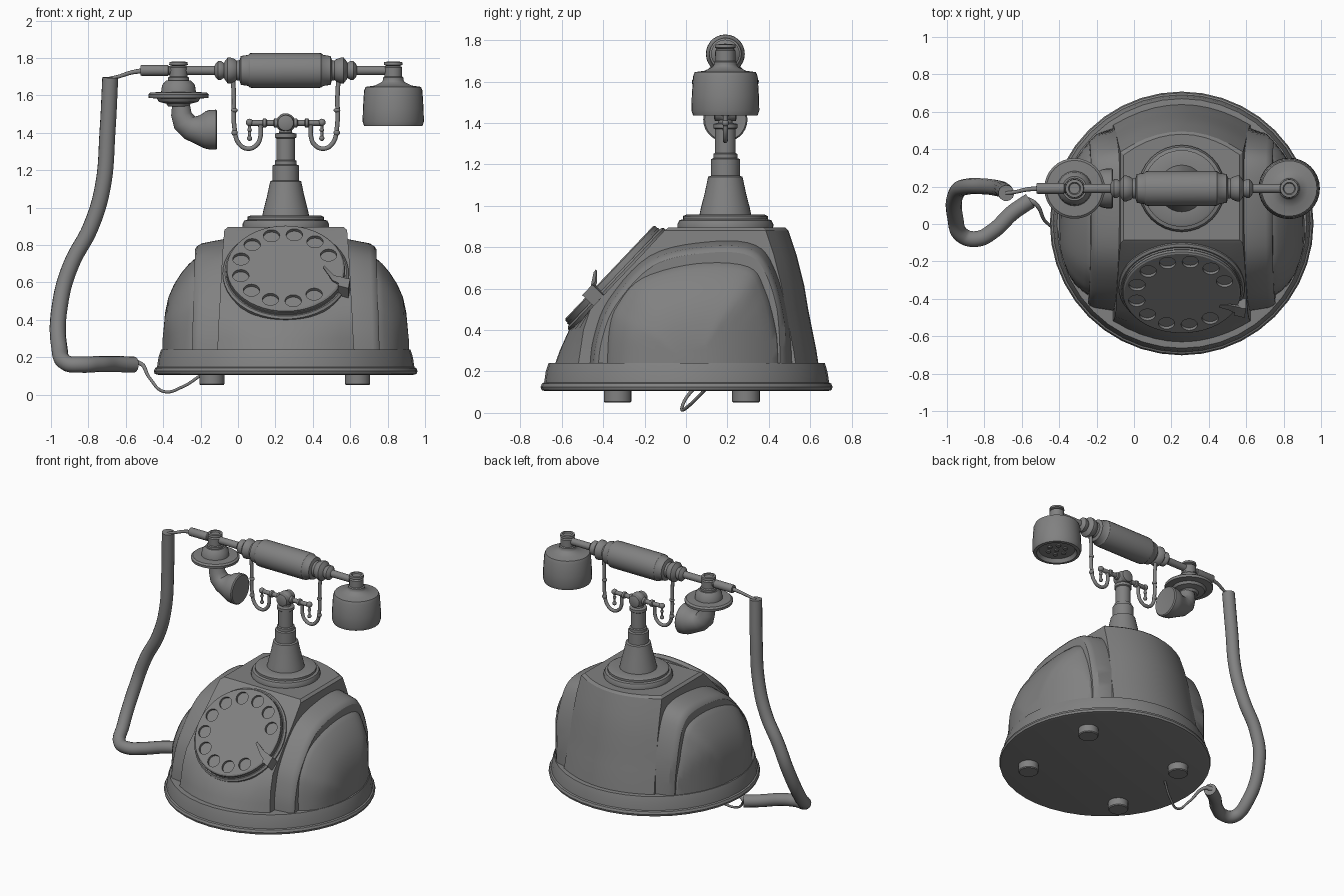
import bpy, bmesh, math
from mathutils import Vector, Matrix

if "Cube" in bpy.data.objects:
    bpy.data.objects.remove(bpy.data.objects["Cube"])

CX, HY, HZ = 0.255, 0.19, 1.733      # body centre x, handset y and z
T = Matrix.Translation
GREY = bpy.data.materials.new("dark_grey")
GREY.diffuse_color = (.22, .22, .22, 1)
GREY.use_nodes = True
GREY.node_tree.nodes["Principled BSDF"].inputs["Base Color"].default_value = GREY.diffuse_color


def smooth(ob, angle):
    bpy.ops.object.select_all(action='DESELECT')
    bpy.context.view_layer.objects.active = ob
    ob.select_set(True)
    bpy.ops.object.shade_smooth_by_angle(angle=math.radians(angle))


def finish(name, bm, angle=35):
    bmesh.ops.recalc_face_normals(bm, faces=bm.faces)
    me = bpy.data.meshes.new(name)
    bm.to_mesh(me)
    bm.free()
    me.materials.append(GREY)
    ob = bpy.data.objects.new(name, me)
    bpy.context.collection.objects.link(ob)
    smooth(ob, angle)
    return ob


def skin(bm, rings):
    """Join closed rings of points and cap both ends."""
    vs = [[bm.verts.new(p) for p in r] for r in rings]
    n = len(vs[0])
    for a, b in zip(vs, vs[1:]):
        for i in range(n):
            j = (i + 1) % n
            bm.faces.new((a[i], a[j], b[j], b[i]))
    bm.faces.new(vs[0][::-1])
    bm.faces.new(vs[-1])


def loft(name, rings, angle=35):
    bm = bmesh.new()
    skin(bm, rings)
    return finish(name, bm, angle)


def circle(r, h, m, seg):
    return [m @ Vector((r * math.cos(2 * math.pi * i / seg), r * math.sin(2 * math.pi * i / seg), h))
            for i in range(seg)]


def lathe(name, prof, m, seg=32, angle=35):
    """Turn (radius, height) pairs about the local z of m."""
    return loft(name, [circle(r, h, m, seg) for r, h in prof], angle)


def tube(name, pts, r, res=4):
    cu = bpy.data.curves.new(name, 'CURVE')
    cu.dimensions = '3D'
    cu.bevel_depth, cu.bevel_resolution, cu.resolution_u = r, res, 8
    cu.use_fill_caps = True
    cu.materials.append(GREY)
    sp = cu.splines.new('BEZIER')
    sp.bezier_points.add(len(pts) - 1)
    for b, p in zip(sp.bezier_points, pts):
        b.co = p[:3]
        b.handle_left_type = b.handle_right_type = 'AUTO'
        b.radius = p[3] if len(p) > 3 else 1
    ob = bpy.data.objects.new(name, cu)
    bpy.context.collection.objects.link(ob)


def ball(name, loc, r, scale=(1, 1, 1)):
    bm = bmesh.new()
    bmesh.ops.create_uvsphere(bm, u_segments=16, v_segments=10, radius=r,
                              matrix=T(loc) @ Matrix.Diagonal((*scale, 1)))
    finish(name, bm, 60)


def smooth_path(pts, n=5):
    """Sample a curve through 2D points."""
    q = [pts[0]] + pts + [pts[-1]]
    out = []
    for a, b, c, d in zip(q, q[1:], q[2:], q[3:]):
        for k in range(n):
            t = k / n
            out.append(tuple(0.5 * (2 * b[i] + (c[i] - a[i]) * t + (2 * a[i] - 5 * b[i] + 4 * c[i] - d[i]) * t * t
                             + (3 * b[i] - a[i] - 3 * c[i] + d[i]) * t ** 3) for i in (0, 1)))
    return out + [pts[-1]]


# base plate and feet
lathe("base", [(.68, .105), (.7, .11), (.705, .125), (.698, .142), (.688, .147), (.68, .2), (.667, .24), (.64, .242)],
      T((CX, .003, 0)), 40)
for i, (x, y) in enumerate([(-.14, -.33), (-.14, .29), (.64, -.33), (.64, .29)]):
    lathe(f"foot_{i}", [(.062, .05), (.067, .056), (.067, .11)], T((x, y, 0)), 20)

# central housing: z, front y, back y, half width, front bow, back bow
rings = []
for z, yf, yb, hw, bf, bb in [(.2, -.645, .645, .37, .12, .11), (.3, -.61, .63, .362, .1, .11),
                              (.4, -.565, .61, .358, .07, .11), (.5, -.462, .59, .352, 0, .11),
                              (.62, -.35, .57, .346, 0, .11), (.76, -.216, .535, .338, 0, .11),
                              (.88, -.105, .495, .328, 0, .11), (.895, -.085, .48, .31, 0, .11)]:
    s = [k / 5 for k in range(-5, 6)]
    rings.append([(CX + k * hw, yf + bf * k * k, z) for k in s] +
                 [(CX - k * hw, yb - bb * k * k, z) for k in s])
loft("housing", rings, 25)

# stepped side shells, kept inside the round base
outer = smooth_path([(-.46, .2), (-.44, .36), (-.366, .545), (-.17, .75), (.1, .815), (.33, .8), (.43, .665), (.49, .42), (.51, .2)])
inner = smooth_path([(-.38, .2), (-.37, .4), (-.33, .52), (-.21, .65), (.05, .72), (.3, .705), (.38, .59), (.43, .4), (.45, .2)])


def shell_point(u, y, z, sx):
    k = min(1, .662 / math.hypot(u, y))
    return (CX + sx * u * k, y * k, z)


def shell(name, arch, layers, sx):
    loft(name, [[shell_point(u + .03 * (.8 - z), .03 + (y - .03) * s, .2 + (z - .2) * s, sx) for y, z in arch]
                for u, s in layers], 30)


for side, sx in (("left", -1), ("right", 1)):
    shell("side_band_" + side, outer, [(.28, 1.03), (.34, 1.015), (.45, .98), (.475, .955), (.485, .93)], sx)
    shell("side_dome_" + side, inner, [(.42, 1.04), (.485, 1), (.515, .95), (.555, .86), (.595, .74), (.625, .61),
                                       (.643, .45), (.652, .25)], sx)

# dial
D = T((CX, -.33, .64)) @ Matrix.Rotation(math.radians(46.5), 4, 'X')
lathe("dial_rim", [(.325, -.02), (.335, -.01), (.337, .012), (.325, .022), (.318, .022), (.318, .034), (.3, .034)], D, 48)
wheel = lathe("finger_wheel", [(.315, .03), (.315, .05), (.306, .056)], D, 48)
bm = bmesh.new()
for k in range(11):
    a = math.radians(22 + 28.6 * k)
    m = D @ T((.247 * math.cos(a), .247 * math.sin(a), 0))
    skin(bm, [circle(.044, .038, m, 20), circle(.044, .08, m, 20)])
cutter = finish("finger_hole_cutter", bm)
cutter.hide_render = True
mod = wheel.modifiers.new("holes", 'BOOLEAN')
mod.object, mod.operation, mod.solver = cutter, 'DIFFERENCE', 'EXACT'
bpy.context.view_layer.objects.active = wheel
bpy.ops.object.modifier_apply(modifier="holes")
bpy.data.objects.remove(cutter)
smooth(wheel, 20)
# finger stop: clip at the rim and a curved tongue
loft("finger_stop_clip", [[D @ Vector(p + (h,)) for p in [(.28, -.15), (.335, -.17), (.345, -.1), (.285, -.09)]]
                          for h in (.0, .075)])
loft("finger_stop_tongue", [[D @ Vector(p) for p in r] for r in [
    [(.31, -.15, .06), (.315, -.09, .06), (.315, -.09, .075), (.31, -.15, .075)],
    [(.25, -.11, .065), (.26, -.075, .065), (.26, -.075, .075), (.25, -.11, .075)],
    [(.2, -.05, .105), (.205, -.035, .105), (.205, -.035, .112), (.2, -.05, .112)]]])

# pedestal
P = T((CX, HY, 0))
lathe("pedestal", [(.23, .885), (.232, .91), (.222, .93), (.205, .935), (.205, .95), (.19, .957), (.125, .957), (.118, .99),
                   (.1, 1.06), (.083, 1.14), (.07, 1.145), (.07, 1.225), (.058, 1.23), (.058, 1.25), (.05, 1.255),
                   (.05, 1.37), (.058, 1.375), (.058, 1.395), (.035, 1.4), (.03, 1.45)], P)
# cradle
lathe("cradle_hub", [(.03, -.055), (.042, -.05), (.048, 0), (.042, .05), (.03, .055)],
      T((CX, HY, 1.452)) @ Matrix.Rotation(math.pi / 2, 4, 'X'), 20)
ball("cradle_hub_ball", (CX, HY, 1.452), .052)
for side, sx in (("left", -1), ("right", 1)):
    X = lambda u: CX + sx * u
    lathe("cradle_arm_" + side, [(.025, .03), (.025, .06), (.016, .065), (.016, .1), (.024, .105), (.024, .12),
                                 (.015, .125), (.015, .19), (.006, .21)],
          T((CX, HY, 1.452)) @ Matrix.Rotation(sx * math.pi / 2, 4, 'Y'), 16)
    tube("cradle_hook_" + side, [(X(u), HY, z) for u, z in [(.283, 1.7), (.277, 1.6), (.273, 1.42), (.252, 1.345), (.205, 1.315),
                                 (.155, 1.335), (.135, 1.38), (.135, 1.44)]], .012)
    ball("hook_bead_" + side, (X(.274), HY, 1.52), .018, (1, 1, .7))
    ball("hook_collar_" + side, (X(.273), HY, 1.40), .017)
    tube("cradle_pin_" + side, [(X(.193), HY, 1.37), (X(.193), HY, 1.465)], .008)
    for i, (z, r) in enumerate(((1.37, .014), (1.415, .012), (1.455, .02))):
        ball(f"pin_bead_{side}_{i}", (X(.193), HY, z), r)

# handset bar: half profile mirrored about the grip centre
half = [(.094, 0), (.094, .17), (.092, .19), (.083, .2), (.077, .24), (.055, .247), (.052, .262), (.06, .27), (.069, .295),
        (.069, .31), (.05, .325), (.04, .33), (.05, .345), (.05, .362), (.036, .375), (.025, .38)]
M = T((CX, HY, HZ)) @ Matrix.Rotation(math.pi / 2, 4, 'Y')
lathe("handset_bar", [(.027, -.775), (.029, -.77), (.029, -.63), (.024, -.625)] + [(r, -h) for r, h in half[:0:-1]] +
      half + [(.024, .56)], M, 28)

# earpiece
cap = [(.028, 1.772), (.033, 1.78), (.048, 1.778), (.05, 1.763), (.036, 1.757), (.048, 1.75), (.048, 1.7), (.055, 1.695), (.055, 1.68)]
lathe("earpiece", cap + [(.062, 1.67), (.1, 1.652), (.148, 1.645), (.156, 1.625), (.162, 1.53), (.164, 1.46),
                         (.156, 1.437), (.135, 1.435), (.12, 1.46), (.08, 1.46)], T((.83, HY, 0)), 32)
for k in range(7):
    a = k * math.pi / 3
    r = 0 if k == 6 else .06
    lathe(f"earpiece_stud_{k}", [(.016, 1.452), (.016, 1.465)], T((.83 + r * math.cos(a), HY + r * math.sin(a), 0)), 12)
# mouthpiece: flanged dome and bent horn
lathe("mouthpiece_flange", cap + [(.065, 1.68), (.088, 1.655), (.093, 1.618), (.15, 1.615), (.162, 1.605), (.16, 1.587), (.115, 1.582),
                                  (.105, 1.565), (.065, 1.555), (.055, 1.54)], T((-.318, HY, 0)), 32)
horn = []
for x, z, r, deg in [(-.305, 1.56, .046, 180), (-.303, 1.5, .055, 172), (-.285, 1.455, .064, 150), (-.25, 1.43, .072, 122),
                     (-.21, 1.42, .082, 102), (-.175, 1.416, .1, 92), (-.15, 1.416, .106, 90), (-.118, 1.416, .107, 90),
                     (-.111, 1.416, .1, 90), (-.114, 1.416, .085, 90)]:
    horn.append(circle(r, 0, T((x, HY, z)) @ Matrix.Rotation(math.radians(deg), 4, 'Y'), 28))
loft("mouthpiece_horn", horn)

# cord
tube("cord", [(-.683, .165, 1.695), (-.697, .18, 1.42), (-.725, .19, 1.1), (-.79, .2, .89), (-.89, .2, .7),
              (-.947, .17, .51), (-.955, .03, .25), (-.92, -.06, .17), (-.84, -.08, .16), (-.75, -.035, .163),
              (-.65, .06, .163), (-.555, .125, .16)], .043, 5)
tube("cord_lead_top", [(-.5, HY, 1.733), (-.57, .185, 1.722, .8), (-.64, .17, 1.7, .7), (-.685, .165, 1.69, .7)], .014)
tube("cord_lead_bottom", [(-.57, .125, .165, 2.5), (-.53, .11, .17, 1.5), (-.47, .01, .085), (-.4, -.02, .017),
                          (-.3, .02, .04), (-.19, .09, .11)], .008)
